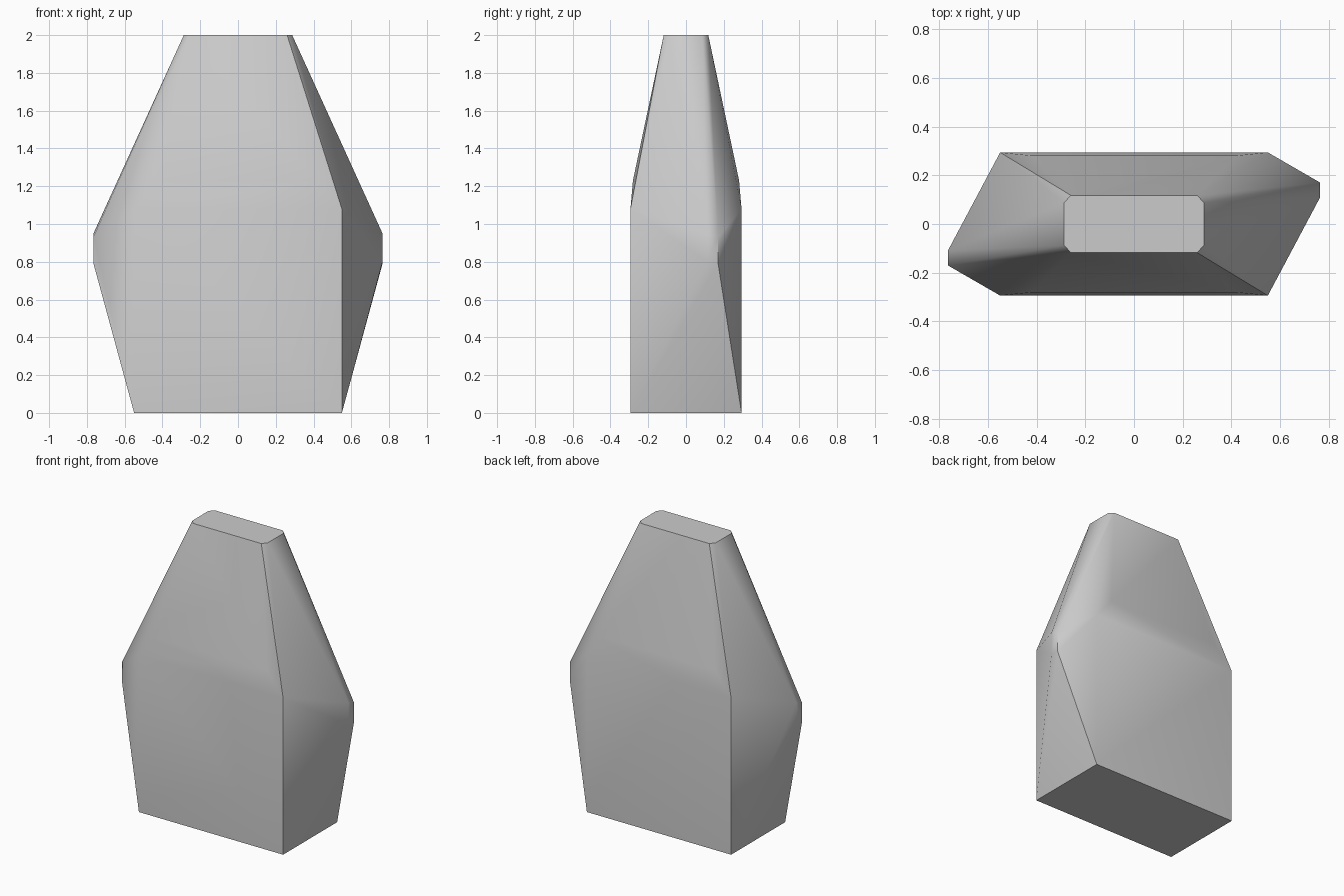
import bpy, bmesh, math

cube = bpy.data.objects.get("Cube")
if cube:
    bpy.data.objects.remove(cube, do_unlink=True)

# One plain stone colour
stone = bpy.data.materials.new("stone_grey")
stone.use_nodes = True
GREY = (0.6, 0.6, 0.6, 1.0)
stone.diffuse_color = GREY
stone.node_tree.nodes["Principled BSDF"].inputs["Base Color"].default_value = GREY


def corners(x, y, z):
    """Four corners of a rectangle centred on the z axis."""
    return [(sx * x, sy * y, z) for sx in (-1, 1) for sy in (-1, 1)]


points = []
points += corners(0.55, 0.294, 0)        # base
points += corners(0.55, 0.294, 1.08)     # shoulders
points += corners(0.42, 0.281, 1.23)     # slight swell above the shoulders
points += corners(0.26, 0.118, 2)        # chamfered top
points += corners(0.287, 0.087, 2)

# Side ridge facets, repeated by a half turn
ridge = [(0.765, 0.11, 0.80), (0.765, 0.17, 0.79),
         (0.765, 0.17, 0.93), (0.765, 0.11, 0.95)]
for turn in (1, -1):
    points += [(turn * x, turn * y, z) for x, y, z in ridge]

# Faceted rock wrapped around the points
bm = bmesh.new()
for p in points:
    bm.verts.new(p)
bmesh.ops.convex_hull(bm, input=bm.verts[:])
loose = [v for v in bm.verts if not v.link_faces]
bmesh.ops.delete(bm, geom=loose, context='VERTS')
bmesh.ops.dissolve_limit(bm, angle_limit=math.radians(0.5),
                         verts=bm.verts[:], edges=bm.edges[:])
bmesh.ops.recalc_face_normals(bm, faces=bm.faces[:])

mesh = bpy.data.meshes.new("standing_stone")
bm.to_mesh(mesh)
bm.free()
mesh.materials.append(stone)
rock = bpy.data.objects.new("standing_stone", mesh)
bpy.context.collection.objects.link(rock)

# Soft shading across shallow bends, crisp ridges elsewhere
bpy.ops.object.select_all(action='DESELECT')
rock.select_set(True)
bpy.context.view_layer.objects.active = rock
bpy.ops.object.shade_smooth_by_angle(angle=math.radians(32))
